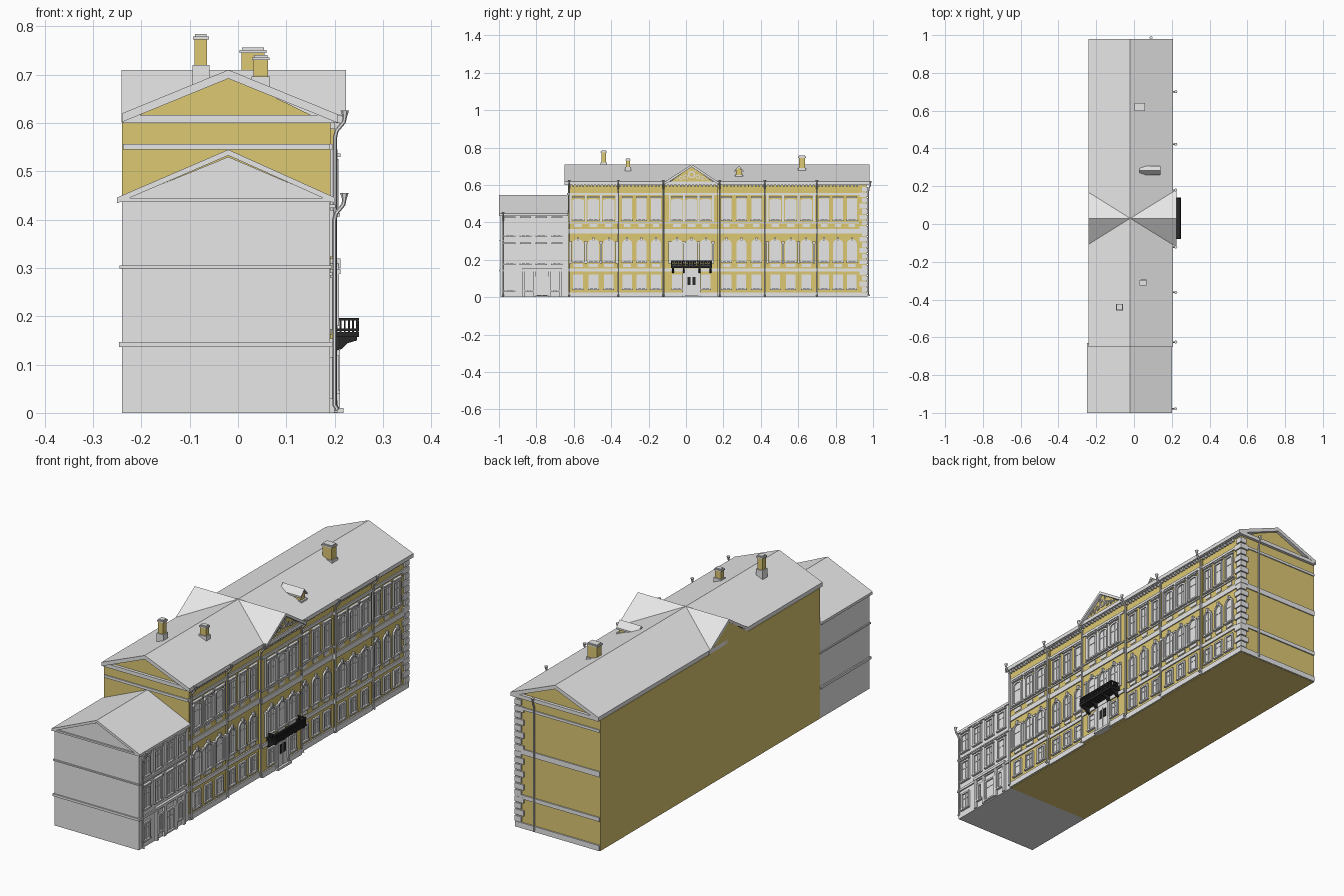
import bpy, bmesh, math
from mathutils import Vector

cube = bpy.data.objects.get("Cube")
if cube:
    bpy.data.objects.remove(cube)


def material(name, rgb):
    mat = bpy.data.materials.new(name)
    mat.use_nodes = True
    mat.diffuse_color = (*rgb, 1)
    mat.node_tree.nodes["Principled BSDF"].inputs["Base Color"].default_value = (*rgb, 1)
    return mat


GREY = material("pale grey", (.8, .8, .8))
YELLOW = material("ochre plaster", (.72, .58, .17))
BLACK = material("black iron", (.02, .02, .02))
parts = {}


def part(name, mat=GREY):
    """One mesh per named part, finished at the end."""
    if name not in parts:
        parts[name] = (bmesh.new(), mat)
    return parts[name][0]


def place(axis, p, d):
    u, v = p
    return {"x": (d, u, v), "y": (u, d, v), "z": (u, v, d)}[axis]


def prism(bm, pts, axis, a, b):
    """Extrude a closed outline along an axis."""
    lo = [bm.verts.new(place(axis, p, a)) for p in pts]
    hi = [bm.verts.new(place(axis, p, b)) for p in pts]
    faces = [bm.faces.new(lo), bm.faces.new(hi[::-1])]
    for i in range(len(pts)):
        j = (i + 1) % len(pts)
        faces.append(bm.faces.new((lo[i], hi[i], hi[j], lo[j])))
    bmesh.ops.recalc_face_normals(bm, faces=faces)


def box(bm, x, y, z):
    prism(bm, [(x[0], y[0]), (x[1], y[0]), (x[1], y[1]), (x[0], y[1])], "z", *z)


def around(c, w):
    return (c - w / 2, c + w / 2)


def outline(y, w, z0, z1, rise):
    """Window opening outline, open at the bottom, with an optional arch."""
    h = w / 2
    if not rise:
        return [(y - h, z0), (y - h, z1), (y + h, z1), (y + h, z0)]
    steps = 8
    arch = [(y - h * math.cos(math.pi * i / steps),
             z1 - rise + rise * math.sin(math.pi * i / steps)) for i in range(steps + 1)]
    return [(y - h, z0)] + arch + [(y + h, z0)]


def window(prefix, x, y, w, z0, z1, rise=0, hood=False):
    outer = outline(y, w, z0, z1, rise)
    inner = outline(y, w - .016, z0, z1 - .008, rise * .8)
    frame, pane = part(prefix + "_surrounds"), part(prefix + "_windows")
    for i in range(len(outer) - 1):
        prism(frame, [outer[i], outer[i + 1], inner[i + 1], inner[i]], "x", x - .002, x + .008)
    prism(pane, inner, "x", x - .002, x + .002)
    box(pane, (x, x + .004), around(y, .004), (z0, z1 - .01))
    box(pane, (x, x + .004), around(y, w - .016), around(z0 + (z1 - z0) * .62, .004))
    box(frame, (x - .002, x + .011), around(y, w + .006), (z0 - .007, z0))
    if hood:
        box(frame, (x - .002, x + .012), around(y, w + .004), (z1 + .004, z1 + .011))


def gable_roof(bm, eave_a, ridge, eave_b, thick, axis, a, b):
    under = [(p[0], p[1] - thick) for p in (eave_b, ridge, eave_a)]
    prism(bm, [eave_a, ridge, eave_b] + under, axis, a, b)


# Main block and its roof
BACK, WALL, SOUTH, NORTH = -.24, .185, -.63, .965
RIDGE = (-.02, .71)
walls = part("main_walls", YELLOW)
box(walls, (BACK, WALL), (SOUTH, NORTH), (0, .6))
prism(walls, [(BACK, .6), (WALL, .6), (-.02, .7)], "y", SOUTH, NORTH)
roof = part("main_roof")
gable_roof(roof, (BACK, .62), RIDGE, (.207, .618), .018, "y", -.65, .98)

# Cross roof, its gables and the front pediment
CENTRE = .03
gable_roof(part("cross_roof"), (-.115, .615), (CENTRE, .71), (.175, .615), .014, "x", BACK - .001, .224)
prism(part("pediment_wall", YELLOW), [(-.108, .6), (.168, .6), (CENTRE, .7)], "x", BACK, .208)
ornament = part("pediment_ornament")


def ring(bm, y, z, r, x):
    pts = [(math.cos(i * math.pi / 5), math.sin(i * math.pi / 5)) for i in range(11)]
    for p, q in zip(pts, pts[1:]):
        prism(bm, [(y + p[0] * r, z + p[1] * r), (y + q[0] * r, z + q[1] * r),
                   (y + q[0] * r * .6, z + q[1] * r * .6), (y + p[0] * r * .6, z + p[1] * r * .6)],
              "x", x, x + .006)


ring(ornament, CENTRE, .655, .02, .206)
for side in (-1, 1):
    for off, z, r in ((.033, .643, .013), (.058, .637, .01), (.08, .634, .006), (.018, .678, .006)):
        ring(ornament, CENTRE + side * off, z, r, .206)

# Bays: south edge, north edge, wall face, window spacing, richly framed or not
BAYS = [(SOUTH, -.36, .191, .082, True), (-.36, -.115, WALL, .077, False),
        (-.115, .172, .2, .077, True), (.172, .42, WALL, .08, False),
        (.42, .7, .191, .083, True), (.7, .925, WALL, .074, False)]
BANDS = [(.001, .026, .006), (.136, .154, .006), (.34, .365, .005), (.395, .402, .005),
         (.545, .557, .005), (.6, .617, .014)]
bands = part("string_courses")
for z0, z1, out in BANDS:
    if z0 != .395:
        box(bands, (BACK + .002, WALL + out), (SOUTH - out, NORTH + out), (z0, z1))
for y0, y1, x, step, rich in BAYS:
    mid = (y0 + y1) / 2
    if x > WALL:
        box(part("projecting_bays", YELLOW), (0, x), (y0, y1), (.0005, .605))
    for z0, z1, out in BANDS:
        box(bands, (.1, x + out), (y0, y1), (z0, z1))
    for i in (-1, 0, 1):
        y = mid + i * step
        wide = .062 if rich else .054
        window("upper", x, y, wide, .414, .526, .012 if rich else 0, True)
        window("middle", x, y, wide, .19, .31, .026)
        box(part("middle_aprons"), (x - .002, x + .004), around(y, wide - .012), (.162, .178))
        box(part("keystones"), (x, x + .012), around(y, .01), (.3, .32))
        if y0 != -.115 or i:
            window("lower", x, y, .052, .046, .12)
        box(part("upper_aprons"), (x - .002, x + .003), around(y, wide - .02), (.374, .39))
    # slim columns between the framed windows
    if rich:
        for k in range(4):
            y = mid + (k - 1.5) * step
            box(part("slim_columns"), (x - .002, x + .009), around(y, .012), (.18, .292))
            box(part("column_caps"), (x - .002, x + .012), around(y, .017), (.288, .298))
            box(part("upper_pilasters"), (x - .002, x + .006), around(y, .01), (.405, .545))
    count = int((y1 - y0) / .018)
    for k in range(count):
        box(part("cornice_dentils"), (x, x + .01), around(y0 + (k + .5) * (y1 - y0) / count, .008), (.588, .6))

# Corner quoins
for k in range(19):
    w = .045 if k % 2 else .032
    z = .028 + k * .0298
    box(part("corner_quoins"), (WALL + .007 - w, WALL + .007), (NORTH + .007 - w, NORTH + .007), (z, z + .025))

# Entrance with steps and glazed doors
FRONT = .2
portal = part("entrance_portal")
box(portal, (FRONT - .01, FRONT + .004), around(CENTRE, .084), (0, .138))
for side in (-1, 1):
    box(portal, (FRONT, FRONT + .011), around(CENTRE + side * .042, .012), (0, .13))
    box(part("entrance_doors"), (FRONT, FRONT + .007), around(CENTRE + side * .016, .03), (.01, .118))
    box(part("door_glass", BLACK), (FRONT, FRONT + .009), around(CENTRE + side * .013, .016), (.066, .108))
box(part("entrance_step"), (FRONT, FRONT + .018), around(CENTRE, .1), (0, .01))

# Iron balcony on brackets
iron = part("balcony", BLACK)
EDGE, LOW, HIGH = .25, -.08, .14
box(iron, (FRONT - .005, EDGE), (LOW, HIGH), (.157, .167))
for z in (.17, .191):
    box(iron, (EDGE - .005, EDGE), (LOW, HIGH), (z, z + .005))
    for y in (LOW, HIGH - .005):
        box(iron, (FRONT, EDGE), (y, y + .005), (z, z + .005))
for k in range(34):
    y = LOW + .0025 + k * (HIGH - LOW - .005) / 33
    box(iron, (EDGE - .004, EDGE - .001), around(y, .0035), (.166, .193))
    if k % 3 == 1:
        ring(iron, y, .182, .009, EDGE - .006)
for k in range(6):
    for y in (LOW + .003, HIGH - .003):
        box(iron, around(FRONT + .004 + k * .0085, .004), around(y, .004), (.166, .193))
for y in (LOW + .01, -.012, .072, HIGH - .01):
    prism(iron, [(FRONT, .128), (FRONT + .014, .132), (FRONT + .026, .144),
                 (EDGE - .004, .15), (EDGE - .004, .158), (FRONT, .158)], "y", *around(y, .01))

# Lower wing
wing = part("wing_walls")
WING, W_SOUTH = .19, -.992
box(wing, (BACK, WING), (W_SOUTH, SOUTH), (0, .44))
prism(wing, [(BACK, .44), (WING, .44), (-.02, .53)], "y", W_SOUTH, SOUTH)
gable_roof(part("wing_roof"), (-.25, .446), (-.02, .545), (.2, .446), .012, "y", -1, SOUTH)
for z0, z1, out in ((.136, .147, .006), (.299, .305, .005), (.437, .445, .008)):
    box(part("wing_courses"), (BACK - out, WING + out), (W_SOUTH - out, SOUTH), (z0, z1))
for k in range(4):
    y = -.942 + k * .084
    window("wing_upper", WING, y, .056, .33, .42, 0, True)
    window("wing_middle", WING, y, .056, .18, .28, 0, True)
window("wing_lower", WING, -.942, .054, .036, .116)
gate = part("wing_entrance")
for y in (-.868, -.812, -.728, -.672):
    box(gate, (WING, WING + .01), around(y, .014), (0, .145))
box(gate, (WING, WING + .012), around(-.77, .215), (.142, .154))
window("wing_door", WING, -.77, .07, .012, .11)
for y in (-.84, -.7):
    window("wing_entrance", WING, y, .036, .036, .116)

# Chimneys: x, y, width, depth, base top, shaft top
for x, y, w, d, base, top in ((-.077, -.44, .026, .026, .72, .773), (.047, -.31, .03, .022, .696, .73),
                              (.031, .62, .048, .034, .69, .745)):
    box(part("chimney_shafts", YELLOW), around(x, w), around(y, d), (.63, top))
    box(part("chimney_bases"), around(x, w + .009), around(y, d + .009), (.63, base))
    box(part("chimney_caps"), around(x, w + .007), around(y, d + .007), (top, top + .006))
    box(part("chimney_caps"), around(x, w - .002), around(y, d - .002), (top + .006, top + .011))

# Roof dormer
DY = .283
prism(part("dormer_wall", YELLOW), [(DY - .017, .62), (DY + .017, .62), (DY + .017, .675),
                                    (DY, .695), (DY - .017, .675)], "x", .03, .132)
gable_roof(part("dormer_roof"), (DY - .024, .676), (DY, .703), (DY + .024, .676), .008, "x", .03, .14)
box(part("dormer_sill"), (.1, .14), around(DY, .044), (.63, .653))

# Finish the meshes
for name, (bm, mat) in parts.items():
    mesh = bpy.data.meshes.new(name)
    bm.to_mesh(mesh)
    bm.free()
    mesh.materials.append(mat)
    bpy.context.collection.objects.link(bpy.data.objects.new(name, mesh))


# Rainwater pipes with funnel heads
def downpipe(base, out, top):
    curve = bpy.data.curves.new("pipe_path", "CURVE")
    curve.dimensions, curve.bevel_depth, curve.bevel_resolution = "3D", .0048, 1
    curve.use_fill_caps = True
    base, out = Vector(base), Vector(out)
    path = [(.02, top, 2), (.02, top - .014, 2), (.02, top - .014, 1), (.018, top - .024, 1),
            (.003, top - .042, 1), (0, top - .055, 1), (0, .016, 1), (.006, .006, 1)]
    spline = curve.splines.new("POLY")
    spline.points.add(len(path) - 1)
    for point, (offset, z, r) in zip(spline.points, path):
        point.co = (*(base + out * offset + Vector((0, 0, z))), 1)
        point.radius = r * .9
    temp = bpy.data.objects.new("pipe_path", curve)
    bpy.context.collection.objects.link(temp)
    bpy.context.view_layer.update()
    mesh = bpy.data.meshes.new_from_object(temp.evaluated_get(bpy.context.evaluated_depsgraph_get()))
    bpy.data.objects.remove(temp)
    mesh.materials.clear()
    mesh.materials.append(GREY)
    mesh.shade_smooth()
    mesh.set_sharp_from_angle(angle=math.radians(50))
    bpy.context.collection.objects.link(bpy.data.objects.new("downpipe", mesh))


EAST = (1, 0, 0)
for y in (-.625, -.362, -.122, .18, .422, .7):
    downpipe((.201, y, 0), EAST, .626)
downpipe((.2, -.978, 0), EAST, .455)
downpipe((.09, NORTH + .011, 0), (0, .5, 0), .622)
